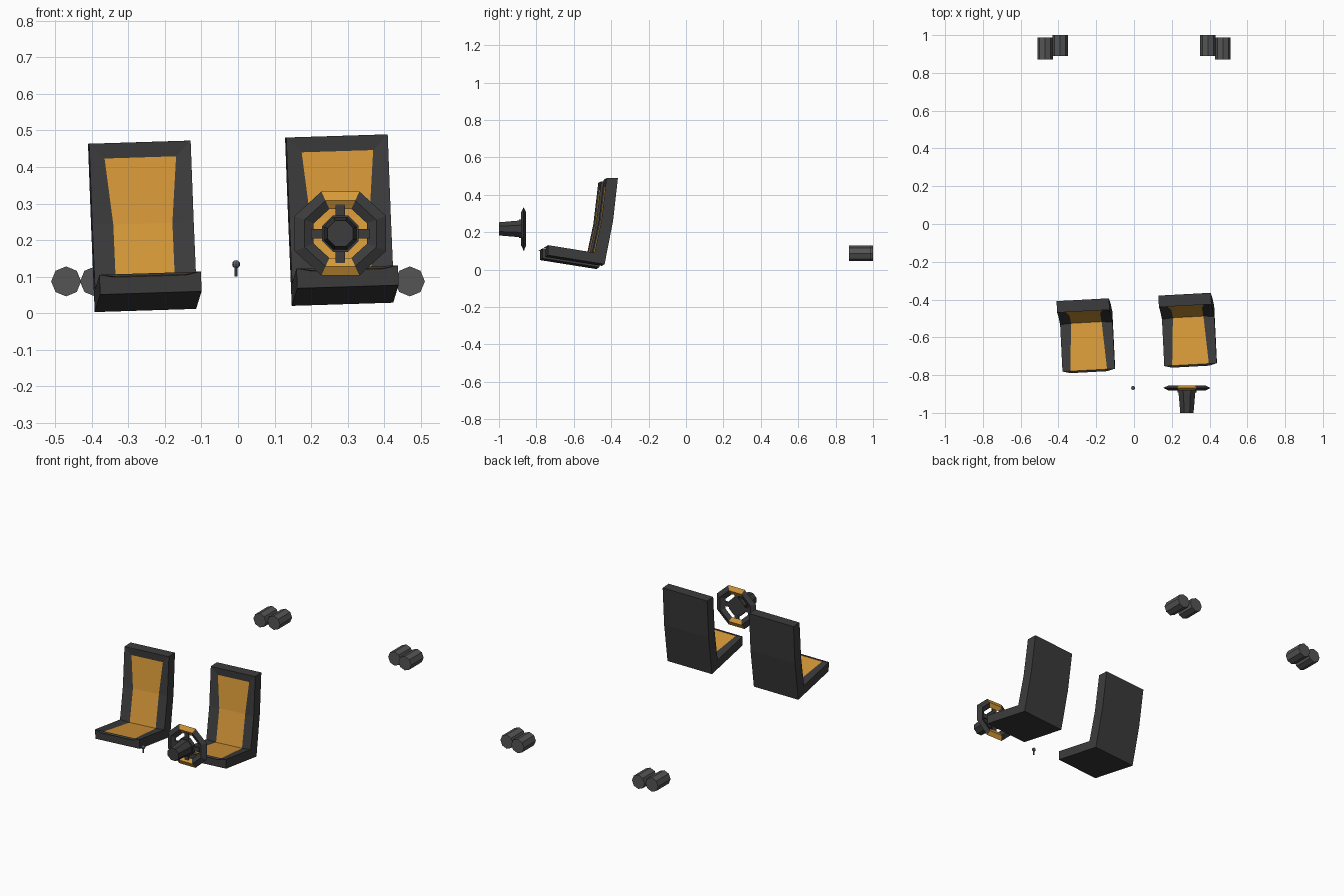
import bpy, bmesh
from math import radians, cos, sin, pi
from mathutils import Matrix, Vector

if "Cube" in bpy.data.objects:
    bpy.data.objects.remove(bpy.data.objects["Cube"])


def material(name, rgb):
    m = bpy.data.materials.new(name)
    m.diffuse_color = (*rgb, 1)
    m.use_nodes = True
    m.node_tree.nodes["Principled BSDF"].inputs["Base Color"].default_value = m.diffuse_color
    return m


DARK = material("dark_trim", (0.045, 0.045, 0.045))
ORANGE = material("orange_trim", (0.68, 0.32, 0.04))
METAL = material("metal", (0.09, 0.09, 0.09))
KNOB = material("knob_metal", (0.12, 0.13, 0.15))


def finish(name, bm, *mats):
    bmesh.ops.recalc_face_normals(bm, faces=bm.faces)
    me = bpy.data.meshes.new(name)
    bm.to_mesh(me)
    bm.free()
    for m in mats:
        me.materials.append(m)
    ob = bpy.data.objects.new(name, me)
    bpy.context.collection.objects.link(ob)
    return ob


def tube_y(bm, x, z, y0, y1, r0, r1, sides=8, turn=0.0):
    """Capped cone frustum running along y."""
    mat = (Matrix.Translation((x, (y0 + y1) / 2, z)) @ Matrix.Rotation(-pi / 2, 4, 'X')
           @ Matrix.Rotation(turn, 4, 'Z'))
    bmesh.ops.create_cone(bm, cap_ends=True, segments=sides, radius1=r0, radius2=r1,
                          depth=y1 - y0, matrix=mat)


# Seats: bent side profile extruded across, with a recessed orange panel
PROFILE = [(-.76, .064), (-.76, .118), (-.512, .078), (-.474, .255),
           (-.447, .4765), (-.386, .4765), (-.412, .25), (-.458, .016)]
TILT = (Matrix.Translation((-.008, 0, 0)) @ Matrix.Rotation(radians(3.1), 4, 'Z')
        @ Matrix.Rotation(radians(-1.8), 4, 'Y'))


def seat(name, cx):
    bm = bmesh.new()
    half = .139
    left = [bm.verts.new((cx - half, y, z)) for y, z in PROFILE]
    right = [bm.verts.new((cx + half, y, z)) for y, z in PROFILE]
    n = len(PROFILE)
    sides = [bm.faces.new((left[i], left[(i + 1) % n], right[(i + 1) % n], right[i]))
             for i in range(n)]
    bm.faces.new(left)
    bm.faces.new(right[::-1])
    bmesh.ops.recalc_face_normals(bm, faces=bm.faces)
    panel = sides[1:4]
    bmesh.ops.inset_region(bm, faces=panel, thickness=.058, depth=-.008)
    for f in panel:
        f.material_index = 1
    # panel runs almost to the front edge of the cushion
    for v in {v for f in panel for v in f.verts}:
        if v.co.y < -.6:
            v.co += Vector((0, -.05, .008))
    ob = finish(name, bm, DARK, ORANGE)
    ob.data.transform(TILT)


seat("seat_left", -.27)
seat("seat_right", .27)

# Steering wheel rim: octagonal ring with a diamond cross-section
WX, WZ, WY = .28, .218, -.868
bm = bmesh.new()
k = 1 / cos(pi / 8)
section = [(.115, 0), (.09, -.013), (.067, 0), (.09, .013)]
loops = []
for i in range(8):
    a = (i + .5) * pi / 4
    loops.append([bm.verts.new((WX + 1.09 * r * k * cos(a), WY + dy, WZ + r * k * sin(a)))
                  for r, dy in section])
for i in range(8):
    A, B = loops[i], loops[(i + 1) % 8]
    for j in range(4):
        f = bm.faces.new((A[j], A[(j + 1) % 4], B[(j + 1) % 4], B[j]))
        f.material_index = 1 if i in (1, 5) else 0
finish("steering_rim", bm, DARK, ORANGE)

# Steering hub, tapered column and spokes
bm = bmesh.new()
tube_y(bm, WX, WZ, -.893, -.868, .054, .054, turn=pi / 8)
finish("steering_hub", bm, DARK)
bm = bmesh.new()
tube_y(bm, WX, WZ, -1, -.893, .038, .048, turn=pi / 8)
finish("steering_column", bm, DARK)
bm = bmesh.new()
for i in range(4):
    a = i * pi / 2
    mat = (Matrix.Translation((WX + .063 * cos(a), WY - .004, WZ + .063 * sin(a)))
           @ Matrix.Rotation(-a, 4, 'Y') @ Matrix.Diagonal((.034, .01, .026, 1)))
    bmesh.ops.create_cube(bm, size=1, matrix=mat)
finish("steering_spokes", bm, DARK)

# Gear stick
bm = bmesh.new()
bmesh.ops.create_cone(bm, cap_ends=True, segments=8, radius1=.004, radius2=.004, depth=.03,
                      matrix=Matrix.Translation((-.005, -.868, .116)))
finish("gear_stick", bm, KNOB)
bm = bmesh.new()
bmesh.ops.create_uvsphere(bm, u_segments=8, v_segments=6, radius=.011,
                          matrix=Matrix.Translation((-.005, -.868, .134)))
finish("gear_knob", bm, KNOB)

# Exhaust pipes, a staggered pair on each side
for side, s in (("left", -1), ("right", 1)):
    for part, x, y0, y1 in (("inner", .391, .889, 1.0), ("outer", .47, .872, .988)):
        bm = bmesh.new()
        tube_y(bm, s * x, .087, y0, y1, .041, .041)
        finish(f"exhaust_{part}_{side}", bm, METAL)
